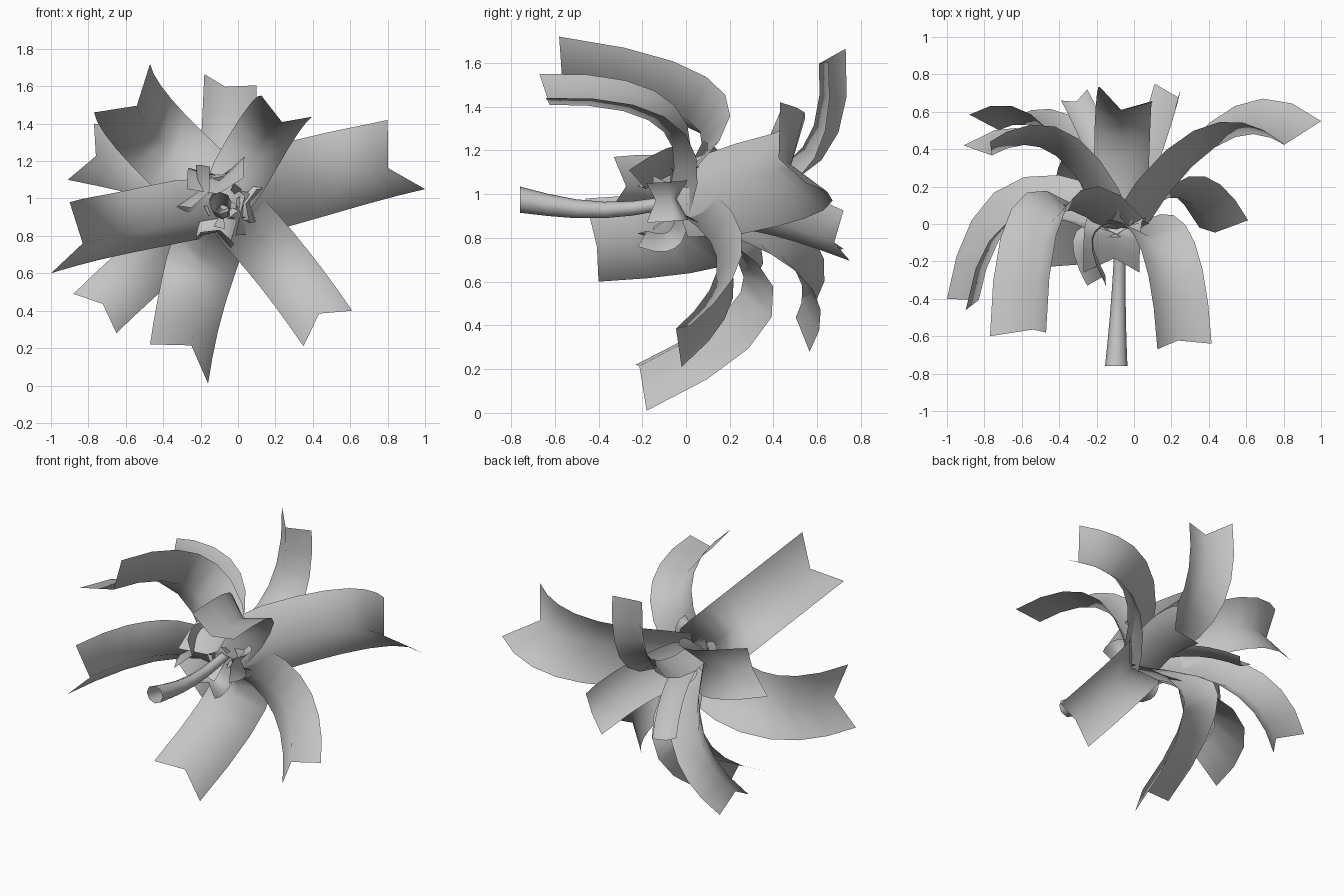
import bpy, bmesh, math
from mathutils import Vector

cube = bpy.data.objects.get("Cube")
if cube:
    bpy.data.objects.remove(cube, do_unlink=True)

grey = bpy.data.materials.new("plain_grey")
grey.use_nodes = True
grey.diffuse_color = (0.55, 0.55, 0.55, 1)
grey.node_tree.nodes["Principled BSDF"].inputs["Base Color"].default_value = grey.diffuse_color

CROWN = Vector((-0.07, 0.01, 0.98))
SEGMENTS = 7


def finish(bm, name):
    mesh = bpy.data.meshes.new(name)
    bm.to_mesh(mesh)
    bm.free()
    mesh.materials.append(grey)
    for face in mesh.polygons:
        face.use_smooth = True
    obj = bpy.data.objects.new(name, mesh)
    bpy.context.collection.objects.link(obj)
    return obj


def skin(bm, rows, closed=False):
    """Join neighbouring rows of points with quads."""
    grid = [[bm.verts.new(p) for p in row] for row in rows]
    count = len(grid[0])
    for a, b in zip(grid, grid[1:]):
        for i in range(count if closed else count - 1):
            j = (i + 1) % count
            bm.faces.new((a[i], a[j], b[j], b[i]))


def frond(name, middle, tip, half_side, root_side=None):
    """Arched ribbon, creased along its centre, with a notched end."""
    middle, tip, half_side = Vector(middle), Vector(tip), Vector(half_side)
    root_side = Vector(root_side or half_side)
    control = 2 * middle - (CROWN + tip) / 2
    inward = CROWN + tip - 2 * middle
    width = half_side.length
    rows = []
    for k in range(SEGMENTS + 1):
        t = k / SEGMENTS
        point = CROWN * (1 - t) ** 2 + control * 2 * t * (1 - t) + tip * t * t
        along = ((control - CROWN) * (1 - t) + (tip - control) * t).normalized()
        side = root_side.lerp(half_side, t)
        if k < SEGMENTS:
            side -= along * side.dot(along)
            side = side.normalized() * width * min(1, 0.85 + t)
        normal = along.cross(side).normalized()
        if normal.dot(inward) < 0:
            normal.negate()
        crease = point + normal * width * 0.6
        if k == SEGMENTS:
            crease -= along * width * 0.2
        rows.append((point - side, crease, point + side))
    bm = bmesh.new()
    skin(bm, rows)
    return finish(bm, name)


# Large fronds, clockwise from the model's left
frond("left_frond", (0.43, 0.56, 1.12), (0.9, 0.49, 1.235), (0.1, 0.06, -0.185))
frond("lower_left_frond", (0.21, 0.24, 0.67), (0.48, 0, 0.305), (-0.13, -0.02, -0.095))
frond("bottom_frond", (-0.22, 0.37, 0.57), (-0.315, -0.205, 0.115), (0.155, 0.025, -0.105))
frond("lower_right_frond", (-0.4, 0.55, 0.72), (-0.765, 0.575, 0.385), (0.115, -0.01, -0.105))
frond("right_frond", (-0.66, 0.12, 0.86), (-0.95, -0.43, 0.79), (-0.05, 0.03, -0.19),
      (-0.02, 0.13, -0.14))
frond("rear_right_frond", (-0.42, 0.48, 1.15), (-0.84, 0.43, 1.25), (-0.07, -0.01, -0.15))
frond("upper_right_frond", (-0.47, 0.14, 1.36), (-0.62, -0.59, 1.59), (0.15, 0.01, 0.13))
frond("top_frond", (-0.06, 0.56, 1.11), (-0.04, 0.69, 1.635), (0.14, -0.04, -0.03))
frond("upper_left_frond", (0.16, -0.07, 1.38), (0.27, -0.655, 1.495), (0.145, 0.015, -0.055))

# Short fronds at the back
frond("back_left_frond", (0.07, 0.37, 0.93), (0.18, 0.735, 0.81), (0.07, -0.015, 0.115))
frond("back_right_frond", (-0.17, 0.36, 0.93), (-0.32, 0.69, 0.76), (0.07, 0.03, -0.01))

# Young fronds curling forward around the stem
frond("young_right_frond", (-0.27, -0.06, 1.06), (-0.2, -0.33, 1.06), (0.05, 0, 0.11))
frond("young_top_frond", (-0.11, 0, 1.19), (-0.12, -0.26, 1.08), (0.15, 0, 0.03))
frond("young_left_frond", (0.1, -0.02, 0.97), (0.08, -0.18, 0.96), (0.02, 0, 0.09))
frond("young_bottom_frond", (-0.13, -0.04, 0.79), (-0.11, -0.22, 0.79), (0.09, 0, -0.03))

# Open tapered stem
bm = bmesh.new()
rings = []
for k in range(7):
    t = k / 6
    centre = CROWN.lerp(Vector((-0.095, -0.76, 0.975)), t)
    centre.z -= 0.05 * math.sin(math.pi * t)
    radius = 0.03 + 0.03 * t * t
    rings.append([centre + Vector((math.cos(a), 0, math.sin(a))) * radius
                  for a in (math.tau * i / 8 for i in range(8))])
skin(bm, rings, closed=True)
finish(bm, "stem")

# Small pointed leaves around the stem
bm = bmesh.new()
for i in range(7):
    a = math.tau * i / 7
    out = Vector((math.cos(a), 0, math.sin(a)))
    across = Vector((-math.sin(a), 0, math.cos(a)))
    base = CROWN + out * 0.03
    end = CROWN + out * (0.08 + 0.03 * (i % 3)) - Vector((0, 0.08 + 0.08 * (i % 2), 0))
    bm.faces.new([bm.verts.new(p) for p in (base, end - across * 0.03, end + across * 0.03)])
finish(bm, "small_leaves")
